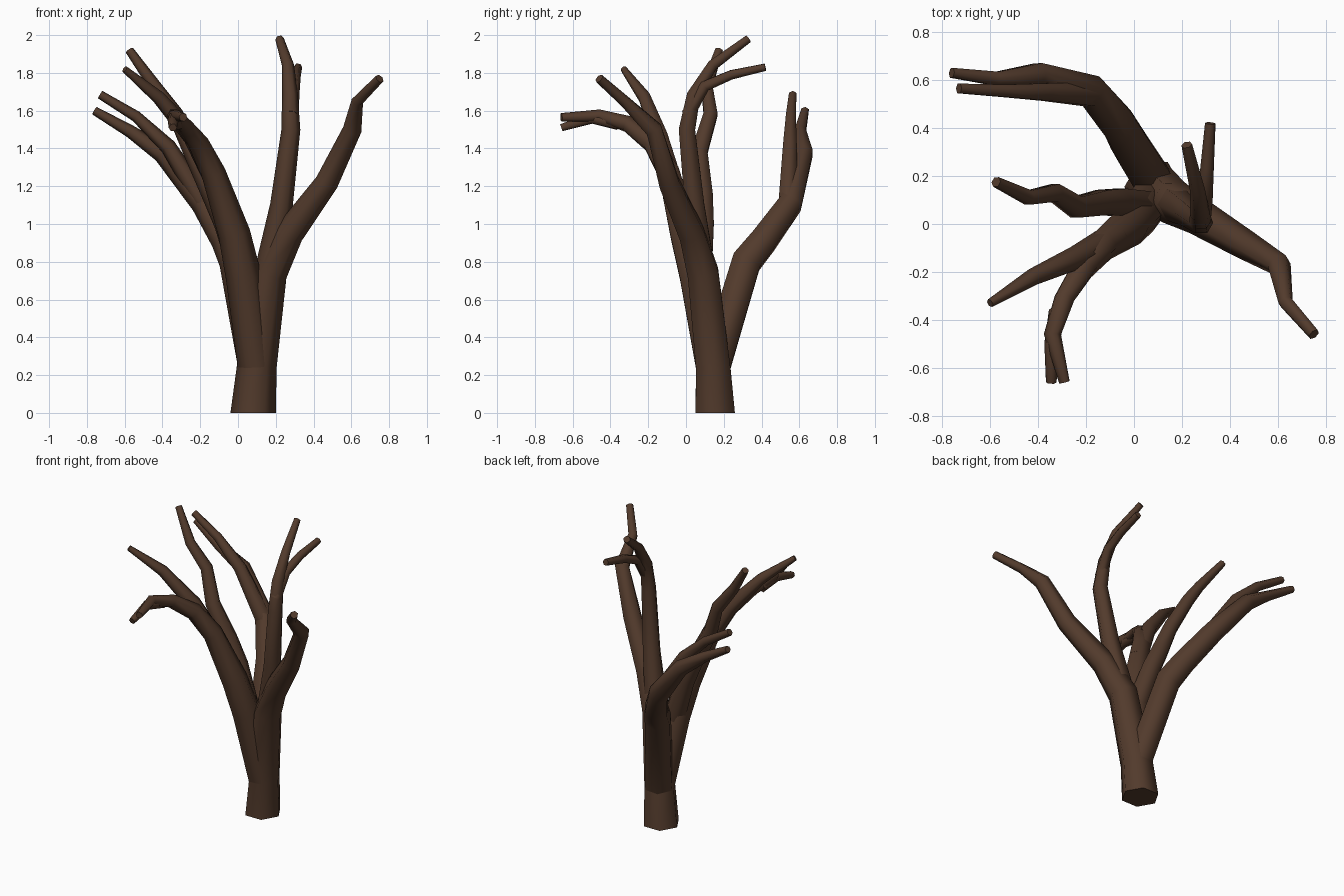
import bpy, bmesh, math
from mathutils import Vector

bark = bpy.data.materials.new("bark")
bark.diffuse_color = (0.085, 0.043, 0.025, 1)
SIDES = 6


def limb(name, pts):
    """Hexagonal tapering tube through (x, y, z, radius) points."""
    bm = bmesh.new()
    pos = [Vector(p[:3]) for p in pts]
    rings = []
    for i, p in enumerate(pts):
        t = Vector((0, 0, 0))
        if i > 0:
            t += (pos[i] - pos[i - 1]).normalized()
        if i < len(pts) - 1:
            t += (pos[i + 1] - pos[i]).normalized()
        if p[2] == 0:
            t = Vector((0, 0, 1))
        q = Vector((0, 0, 1)).rotation_difference(t.normalized())
        ring = []
        for k in range(SIDES):
            a = 2 * math.pi * k / SIDES
            ring.append(bm.verts.new(pos[i] + q @ Vector((math.cos(a), math.sin(a), 0)) * p[3]))
        rings.append(ring)
    for r0, r1 in zip(rings, rings[1:]):
        for k in range(SIDES):
            n = (k + 1) % SIDES
            bm.faces.new((r0[k], r0[n], r1[n], r1[k]))
    bm.faces.new(rings[0][::-1])
    bm.faces.new(rings[-1])
    me = bpy.data.meshes.new(name)
    bm.to_mesh(me)
    bm.free()
    me.materials.append(bark)
    ob = bpy.data.objects.new(name, me)
    bpy.context.collection.objects.link(ob)
    bpy.ops.object.select_all(action='DESELECT')
    ob.select_set(True)
    bpy.context.view_layer.objects.active = ob
    bpy.ops.object.shade_smooth_by_angle(angle=math.radians(70))


# trunk running on into the right-hand limb
limb("trunk_and_right_limb", [
    (.08, .155, 0, .12), (.10, .143, .25, .105), (.165, .09, .74, .095),
    (.27, .03, .95, .078), (.47, -.09, 1.22, .062), (.605, -.17, 1.5, .05),
    (.632, -.325, 1.65, .032), (.75, -.46, 1.77, .025)])

# upright limb with two tips
limb("upright_limb", [
    (.16, .09, .72, .08), (.23, .045, 1.1, .06), (.28, .005, 1.5, .05),
    (.275, .04, 1.68, .042), (.265, .14, 1.84, .032), (.22, .33, 1.98, .023)])
limb("upright_twig", [
    (.28, .01, 1.58, .04), (.295, .1, 1.73, .033), (.305, .24, 1.79, .028),
    (.318, .42, 1.83, .022)])

# left front limb and its side branch
limb("front_left_limb", [
    (.10, .143, .2, .095), (.03, .05, .72, .095), (-.02, -.01, .95, .085),
    (-.13, -.09, 1.27, .065), (-.21, -.18, 1.43, .055), (-.29, -.31, 1.53, .045),
    (-.34, -.46, 1.575, .036), (-.29, -.66, 1.565, .023)])
limb("front_left_twig", [
    (-.32, -.36, 1.53, .035), (-.342, -.5, 1.56, .032), (-.345, -.66, 1.51, .022)])
limb("left_branch", [
    (-.08, -.05, 1.15, .06), (-.24, -.14, 1.46, .05), (-.42, -.22, 1.67, .036),
    (-.6, -.33, 1.82, .018)])

# left middle limb
limb("middle_left_limb", [
    (.04, .07, .7, .075), (-.06, .09, 1.0, .066), (-.13, .09, 1.15, .06),
    (-.24, .07, 1.38, .05), (-.33, .13, 1.58, .042), (-.44, .11, 1.73, .034),
    (-.575, .175, 1.92, .023)])

# back limb with two tips
limb("back_limb", [
    (.10, .145, .22, .095), (-.01, .32, .8, .09), (-.06, .41, .91, .082),
    (-.18, .555, 1.11, .07), (-.4, .625, 1.375, .052), (-.57, .605, 1.49, .034),
    (-.76, .63, 1.6, .023)])
limb("back_twig", [
    (-.16, .54, 1.08, .06), (-.37, .55, 1.41, .042), (-.54, .555, 1.57, .03),
    (-.73, .565, 1.685, .023)])
